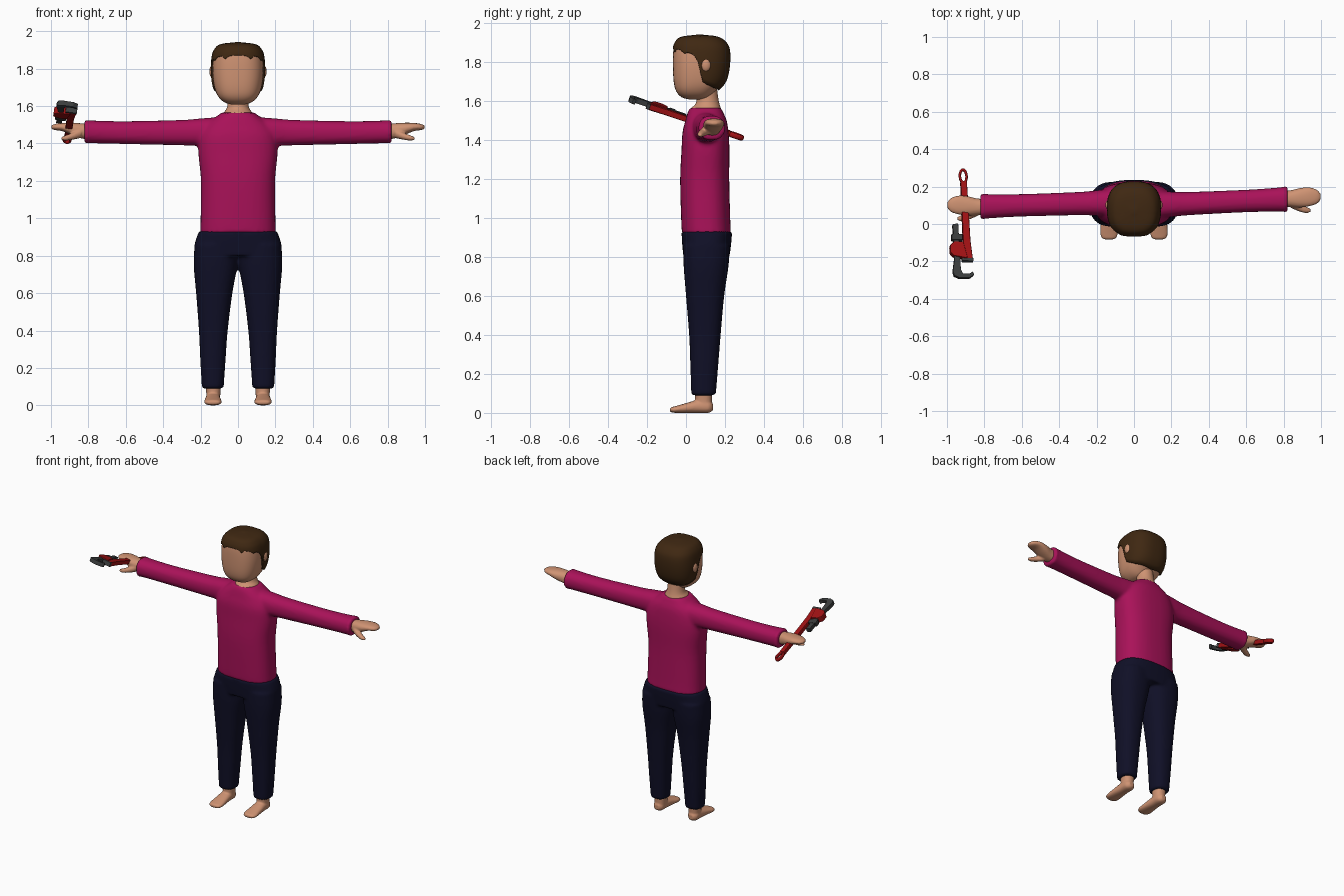
import bpy, bmesh, math
from mathutils import Vector, Matrix

if "Cube" in bpy.data.objects:
    bpy.data.objects.remove(bpy.data.objects["Cube"])


def material(name, rgb):
    m = bpy.data.materials.new(name)
    m.diffuse_color = (*rgb, 1)
    m.use_nodes = True
    m.node_tree.nodes["Principled BSDF"].inputs["Base Color"].default_value = m.diffuse_color
    return m


SKIN = material("skin", (0.62, 0.29, 0.17))
SHIRT = material("magenta cloth", (0.40, 0.006, 0.10))
PANTS = material("navy cloth", (0.005, 0.005, 0.020))
HAIR = material("brown hair", (0.05, 0.021, 0.006))
RED = material("red paint", (0.36, 0.006, 0.007))
STEEL = material("dark steel", (0.045, 0.048, 0.048))


def finish(name, bm, mat, voxel=0, smooth=3):
    bmesh.ops.recalc_face_normals(bm, faces=bm.faces)
    for f in bm.faces:
        f.smooth = True
    me = bpy.data.meshes.new(name)
    bm.to_mesh(me)
    bm.free()
    me.materials.append(mat)
    ob = bpy.data.objects.new(name, me)
    bpy.context.collection.objects.link(ob)
    if voxel:  # fuse overlapping volumes into one soft skin
        r = ob.modifiers.new("fuse", 'REMESH')
        r.mode, r.voxel_size, r.use_smooth_shade = 'VOXEL', voxel, True
        s = ob.modifiers.new("soften", 'SMOOTH')
        s.factor, s.iterations = 0.5, smooth
    return ob


def spline(keys, steps):
    """Catmull-Rom through rows of numbers."""
    k = [Vector(r) for r in keys]
    k = [k[0] * 2 - k[1]] + k + [k[-1] * 2 - k[-2]]
    out = []
    for a, b, c, d in zip(k, k[1:], k[2:], k[3:]):
        for i in range(steps):
            t = i / steps
            out.append(0.5 * (2 * b + (c - a) * t + (2 * a - 5 * b + 4 * c - d) * t ** 2
                              + (3 * b - a - 3 * c + d) * t ** 3))
    return out + [k[-2]]


def oval(a, n):
    s, c = math.sin(a), math.cos(a)
    return (math.copysign(abs(s) ** (2 / n), s), -math.copysign(abs(c) ** (2 / n), c))


def loft(bm, axis, keys, n=2.3, sides=32, steps=4):
    """Rows: position on axis, two centres, two radii (remaining axes in xyz order)."""
    rings = []
    for p, c1, c2, r1, r2 in spline(keys, steps):
        ring = []
        for i in range(sides):
            u, v = oval(math.tau * i / sides, n)
            co = [c1 + max(r1, .002) * u, c2 + max(r2, .002) * v]
            co.insert('xyz'.index(axis), p)
            ring.append(bm.verts.new(co))
        rings.append(ring)
    for a, b in zip(rings, rings[1:]):
        for i in range(sides):
            j = (i + 1) % sides
            bm.faces.new((a[i], a[j], b[j], b[i]))
    bm.faces.new(rings[0])
    bm.faces.new(rings[-1])


# shirt: torso with both sleeves
SIDES = {"left": (1, 0.105, 0.045), "right": (-1, 0.112, -0.03)}
bm = bmesh.new()
loft(bm, 'z', [(.92, 0, .105, .202, .126), (1.0, 0, .101, .2, .126), (1.2, 0, .096, .198, .126),
               (1.35, 0, .1, .212, .123), (1.44, 0, .1, .205, .118), (1.50, 0, .103, .17, .106),
               (1.54, 0, .1, .12, .092), (1.565, 0, .1, .088, .08)], 2.5, 40)
for s, y, slope in SIDES.values():
    loft(bm, 'x', [(s * x, y + slope * (x - .2), z, ry, rz) for x, z, ry, rz in
                   ((.06, 1.455, .08, .09), (.2, 1.46, .068, .074), (.3, 1.458, .062, .068),
                    (.6, 1.458, .06, .061), (.78, 1.462, .065, .061), (.822, 1.463, .072, .065))])
finish("shirt", bm, SHIRT, .011, 4)

# trousers: hips with both legs
bm = bmesh.new()
loft(bm, 'z', [(.80, 0, .105, .236, .118), (.87, 0, .106, .23, .126), (.932, 0, .107, .208, .13)], 2.6, 40)
for s in (-1, 1):
    loft(bm, 'z', [(.09, s * .135, .09, .058, .063), (.25, s * .134, .094, .068, .072),
                   (.4, s * .132, .097, .077, .081), (.6, s * .127, .098, .097, .098),
                   (.75, s * .120, .103, .117, .115), (.86, s * .115, .106, .117, .12)], 2.4)
finish("trousers", bm, PANTS, .011)

# hands and feet
for side, (s, y, slope) in SIDES.items():
    cy = y + slope * .68
    bm = bmesh.new()
    loft(bm, 'x', [(s * x, cy + dy, z, ry, rz) for x, dy, z, ry, rz in
                   ((.79, 0, 1.462, .042, .042), (.84, 0, 1.468, .045, .04), (.89, .005, 1.478, .052, .033),
                    (.94, .01, 1.488, .05, .022), (.98, .01, 1.488, .036, .016), (.998, .01, 1.487, .015, .008))])
    loft(bm, 'x', [(s * x, cy + dy, z, r, r * .85) for x, dy, z, r in
                   ((.84, -.02, 1.455, .03), (.88, -.045, 1.44, .022),
                    (.92, -.06, 1.43, .017), (.945, -.063, 1.426, .008))])
    finish(side + "_hand", bm, SKIN, .006, 2)

    bm = bmesh.new()
    loft(bm, 'z', [(.02, s * .132, .092, .036, .04), (.07, s * .132, .09, .038, .043),
                   (.13, s * .133, .09, .043, .046)])
    loft(bm, 'y', [(yy, s * .134, z, rx, rz) for yy, z, rx, rz in
                   ((.138, .03, .018, .018), (.115, .032, .036, .032), (.06, .033, .039, .033),
                    (0, .025, .044, .025), (-.05, .018, .047, .018), (-.075, .016, .038, .013),
                    (-.083, .015, .02, .007))])
    finish(side + "_foot", bm, SKIN, .006, 2)

# neck
bm = bmesh.new()
loft(bm, 'z', [(1.50, 0, .098, .085, .085), (1.555, 0, .1, .08, .08), (1.585, 0, .11, .062, .062),
               (1.62, 0, .11, .055, .055), (1.70, 0, .1, .055, .055)], 2)
finish("neck", bm, SKIN)

# head: height, half width, front y, back y
PROFILE = [(1.608, .035, .02, .09), (1.62, .072, -.022, .12), (1.65, .105, -.05, .15),
           (1.70, .126, -.063, .192), (1.78, .136, -.067, .21), (1.86, .132, -.065, .21),
           (1.90, .118, -.055, .19), (1.925, .086, -.025, .15), (1.935, .002, .06, .064)]
bm = bmesh.new()
loft(bm, 'z', [(z, 0, (f + b) / 2, w, (b - f) / 2) for z, w, f, b in PROFILE], 2.6, 48)
finish("head", bm, SKIN)


def lerp_table(table, x):
    for a, b in zip(table, table[1:]):
        if x <= b[0]:
            t = max(0, (x - a[0]) / (b[0] - a[0]))
            return [p + (q - p) * t for p, q in zip(a, b)]
    return list(table[-1])


# hair: a cap running from the crown down to a tufted hairline (degrees from front, height)
HAIRLINE = [(0, 1.872), (14, 1.868), (24, 1.85), (31, 1.868), (48, 1.862), (60, 1.845), (68, 1.85),
            (80, 1.838), (87, 1.80), (92, 1.70), (102, 1.685), (125, 1.668), (180, 1.655)]
DENSE = [tuple(v) for v in spline(PROFILE, 6)]
bm = bmesh.new()
cols, rows = 96, 22
crown = bm.verts.new((0, .075, 1.943))
grid = []
for i in range(cols):
    a = math.tau * i / cols
    deg = math.degrees(min(a, math.tau - a))
    low = lerp_table(HAIRLINE, deg)[1]
    u, v = oval(a, 2.6)
    col = []
    for j in range(1, rows + 1):
        z = 1.934 - (1.934 - low) * (j / rows) ** 2
        _, w, f, b = lerp_table(DENSE, z)
        col.append(bm.verts.new((w * 1.07 * u, (f + b) / 2 + .006 + (b - f) / 2 * 1.07 * v,
                                 z + .008 * (1 - j / rows))))
    grid.append(col)
for a, b in zip(grid, grid[1:] + grid[:1]):
    bm.faces.new((crown, a[0], b[0]))
    for j in range(rows - 1):
        bm.faces.new((a[j], a[j + 1], b[j + 1], b[j]))
hair = finish("hair", bm, HAIR)
sol = hair.modifiers.new("thickness", 'SOLIDIFY')
sol.thickness, sol.offset = .016, -1

# ears peeking through the hair
for s, side in ((1, "left"), (-1, "right")):
    bm = bmesh.new()
    bmesh.ops.create_uvsphere(bm, u_segments=20, v_segments=12, radius=1,
                              matrix=Matrix.Translation((s * .136, .102, 1.785))
                              @ Matrix.Diagonal((.017, .026, .034, 1)))
    finish(side + "_ear", bm, SKIN)

# pipe wrench, drawn flat (sideways, along the handle) and then tilted into the hand
ax = Vector((1, 0, -.15)).normalized()
ay = Vector((0, -.944, .33))
ay = (ay - ax * ay.dot(ax)).normalized()
WRENCH = Matrix.Translation((-.9, 0, 1.51)) @ Matrix((ax, ay, ax.cross(ay))).transposed().to_4x4()


def plate(name, outline, thick, mat, bevel=.005):
    bm = bmesh.new()
    f = bm.faces.new([bm.verts.new((u, v, -thick / 2)) for u, v in outline])
    top = bmesh.ops.extrude_face_region(bm, geom=[f])['geom']
    bmesh.ops.translate(bm, vec=(0, 0, thick), verts=[g for g in top if isinstance(g, bmesh.types.BMVert)])
    ob = finish(name, bm, mat)
    for p in ob.data.polygons:
        p.use_smooth = False
    b = ob.modifiers.new("round", 'BEVEL')
    b.width, b.segments = bevel, 2
    ob.matrix_world = WRENCH


plate("wrench_handle", [(-.017, -.24), (.017, -.24), (.02, .1), (.028, .2), (-.03, .2), (-.02, .1)], .03, RED)
plate("wrench_housing", [(-.02, .105), (-.07, .105), (-.093, .125), (-.093, .165), (-.075, .185),
                         (.0, .2)], .042, RED)
plate("wrench_fixed_jaw", [(-.032, .195), (.03, .195), (.03, .215), (-.032, .212)], .03, STEEL, .003)
plate("wrench_hook_jaw", [(-.072, .005), (-.042, .0), (-.04, .26), (-.03, .283), (.005, .285), (.024, .272),
                          (.03, .29), (.005, .308), (-.05, .308), (-.078, .295), (-.084, .27), (-.072, .2)],
      .028, STEEL, .003)
plate("wrench_nut", [(-.082, .06), (-.022, .06), (-.022, .095), (-.082, .095)], .034, STEEL)

# hanging loop at the handle end
bm = bmesh.new()
loop = [[bm.verts.new(((.018 + .007 * math.cos(b)) * math.cos(a),
                       -.27 + (.036 + .008 * math.cos(b)) * math.sin(a), .014 * math.sin(b)))
         for b in [math.tau * j / 8 for j in range(8)]] for a in [math.tau * i / 24 for i in range(24)]]
for a, b in zip(loop, loop[1:] + loop[:1]):
    for j in range(8):
        bm.faces.new((a[j], a[(j + 1) % 8], b[(j + 1) % 8], b[j]))
finish("wrench_loop", bm, RED).matrix_world = WRENCH
